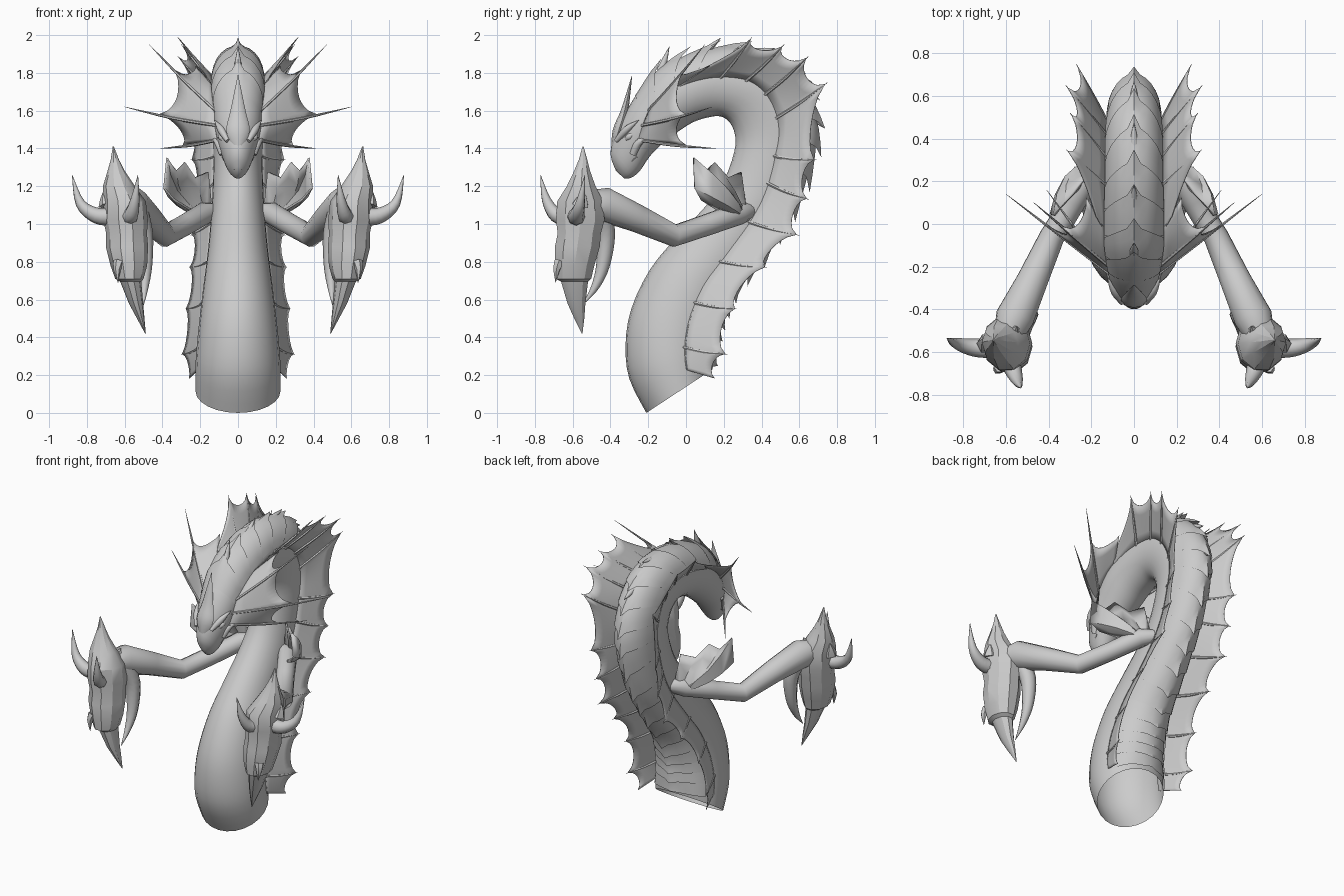
import bpy, math
from mathutils import Vector

if "Cube" in bpy.data.objects:
    bpy.data.objects.remove(bpy.data.objects["Cube"])

skin = bpy.data.materials.new("grey_skin")
skin.diffuse_color = (0.6, 0.6, 0.6, 1)
skin.use_nodes = True
skin.node_tree.nodes["Principled BSDF"].inputs["Base Color"].default_value = skin.diffuse_color

# Body stations: belly (y, z), back (y, z), half width
ST = [(-.21, 0, .14, .23, .225), (-.30, .18, .155, .33, .225), (-.32, .36, .17, .42, .215),
      (-.29, .55, .20, .51, .20), (-.19, .76, .255, .63, .18), (-.05, .93, .36, .77, .16),
      (.10, 1.09, .47, .93, .145), (.20, 1.23, .575, 1.10, .135), (.255, 1.38, .665, 1.34, .13),
      (.26, 1.47, .69, 1.53, .13), (.23, 1.54, .63, 1.72, .135), (.18, 1.57, .49, 1.87, .14),
      (.12, 1.565, .28, 1.93, .14), (.04, 1.54, .08, 1.91, .145), (-.04, 1.49, -.12, 1.83, .145),
      (-.12, 1.43, -.25, 1.70, .13), (-.19, 1.36, -.32, 1.59, .115), (-.245, 1.28, -.375, 1.48, .085),
      (-.29, 1.245, -.40, 1.37, .055), (-.325, 1.24, -.37, 1.28, .015)]


def spline(rows, t):
    """Catmull-Rom sample of a list of equal-length rows."""
    n = len(rows) - 1
    t = max(0, min(n, t))
    i = min(int(t), n - 1)
    f = t - i
    q = [rows[max(0, min(n, i + k))] for k in (-1, 0, 1, 2)]
    return [.5 * (2 * b + (c - a) * f + (2 * a - 5 * b + 4 * c - d) * f * f
                  + (3 * b - a - 3 * c + d) * f ** 3) for a, b, c, d in zip(*q)]


def skin_point(t, deg, lift=0.0):
    """Point on the body; 0 degrees is the back, 180 the belly."""
    fy, fz, by, bz, w = spline(ST, t)
    mid = Vector((0, (fy + by) / 2, (fz + bz) / 2))
    half = Vector((0, (by - fy) / 2, (bz - fz) / 2))
    a = math.radians(deg)
    out = half * math.cos(a) + Vector((w * math.sin(a), 0, 0))
    return mid + out + out.normalized() * lift


def make(name, verts, faces, mirror=False, angle=35, solid=0):
    me = bpy.data.meshes.new(name)
    me.from_pydata([tuple(v) for v in verts], [], faces)
    me.materials.append(skin)
    ob = bpy.data.objects.new(name, me)
    bpy.context.collection.objects.link(ob)
    bpy.ops.object.select_all(action='DESELECT')
    ob.select_set(True)
    bpy.context.view_layer.objects.active = ob
    bpy.ops.object.mode_set(mode='EDIT')
    bpy.ops.mesh.select_all(action='SELECT')
    bpy.ops.mesh.normals_make_consistent(inside=False)
    bpy.ops.object.mode_set(mode='OBJECT')
    bpy.ops.object.shade_smooth_by_angle(angle=math.radians(angle))
    if solid:
        m = ob.modifiers.new("thickness", 'SOLIDIFY')
        m.thickness, m.offset = solid, 0
    if mirror:
        ob.modifiers.new("mirror", 'MIRROR')
    return ob


def loft(name, rings, mirror=False, angle=35, open_start=False):
    n = len(rings[0])
    verts = [p for r in rings for p in r]
    faces = [(i * n + j, i * n + (j + 1) % n, (i + 1) * n + (j + 1) % n, (i + 1) * n + j)
             for i in range(len(rings) - 1) for j in range(n)]
    faces.append(tuple(range(len(verts) - n, len(verts))))
    if not open_start:
        faces.append(tuple(range(n))[::-1])
    return make(name, verts, faces, mirror, angle)


def tube(name, pts, mirror=True, sides=8, steps=4, flat=1.0):
    """Tapered tube through rows of x, y, z, radius, with an untwisted frame."""
    m = (len(pts) - 1) * steps
    rows = [spline(pts, k / steps) for k in range(m + 1)]
    rings, u = [], None
    for k, r in enumerate(rows):
        d = (Vector(rows[min(k + 1, m)][:3]) - Vector(rows[max(k - 1, 0)][:3])).normalized()
        if u is None:
            u = d.cross(Vector((0, 1, 0) if abs(d.y) < .8 else (0, 0, 1)))
        u = (u - d * u.dot(d)).normalized()
        v = d.cross(u)
        rings.append([Vector(r[:3]) + max(r[3], .001) * (u * math.cos(a) + v * flat * math.sin(a))
                      for a in (math.tau * j / sides for j in range(sides))])
    return loft(name, rings, mirror, 50)


def grid(rows):
    n = len(rows[0])
    return [p for r in rows for p in r], [
        (i * n + j, i * n + j + 1, (i + 1) * n + j + 1, (i + 1) * n + j)
        for i in range(len(rows) - 1) for j in range(n - 1)]


def webbed_fin(name, ribs, reach, dip, bare=()):
    """Scalloped web between ribs of (t, degrees, tip x, y, z)."""
    roots = [skin_point(r[0], r[1], -.01) for r in ribs]
    tips = [Vector(r[2:]) for r in ribs]
    rows = []
    for i in range(len(ribs) - 1):
        for k in range(9 if i == len(ribs) - 2 else 8):
            u = k / 8
            ta, da = [ribs[i][c] * (1 - u) + ribs[i + 1][c] * u for c in (0, 1)]
            root = skin_point(ta, da, -.01)
            pull = reach * (1 - dip * (4 * u * (1 - u)) ** .6)
            end = root + (tips[i].lerp(tips[i + 1], u) - root) * pull
            rows.append([root.lerp(end, v / 4) for v in range(5)])
    make(name + "_web", *grid(rows), mirror=True, solid=.004)
    for i, (a, b) in enumerate(zip(roots, tips)):
        if i not in bare:
            mid = a.lerp(b, .5) - Vector((0, 0, .008))
            tube(name + "_rib", [(*a, .009), (*mid, .008), (*b, .001)], sides=6)


# Serpent body and head, open at the cut base
loft("body", [[skin_point(k / 3, 15 * j) for j in range(24)] for k in range(3 * (len(ST) - 1) + 1)],
     angle=40, open_start=True)

# Overlapping back plates, each with a pointed trailing edge
for k in range(20):
    t0 = 15.2 - k * .74
    rows = []
    for v in (0, .35, .7, 1):
        row = []
        for s in range(-6, 7):
            a = abs(s) / 6
            peak = (.03 if t0 > 6 else .018) * v if s == 0 else 0
            lift = .003 + v * (.014 * (1 - a * a) + peak)
            row.append(skin_point(t0 - v * (1.05 - .4 * a + (.15 if s == 0 else 0)), s * 12, lift))
        rows.append(row)
    make("back_plate", *grid(rows), angle=30)

# Dorsal spikes along the neck
for t, size in ((14.1, .085), (12.9, .06), (11.6, .05), (10.4, .05), (9.2, .045)):
    a, b = skin_point(t, 0, -.01), skin_point(t - .35, 0, size)
    tube("dorsal_spike", [(*a, .024), (*a.lerp(b, .5), .014), (*b, .001)], False)

# Head crest, brows, eyes and lips
tube("head_crest", [(0, -.385, 1.40, .02), (0, -.358, 1.49, .062), (0, -.325, 1.60, .04), (0, -.285, 1.79, .001)],
     False, flat=.5)
tube("brow_ridge", [(.055, -.37, 1.44, .012), (.09, -.315, 1.50, .02), (.125, -.25, 1.55, .001)])
tube("cheek_spike", [(.08, -.28, 1.37, .02), (.105, -.25, 1.43, .02), (.14, -.19, 1.46, .001)])
tube("eye", [(.075, -.325, 1.44, .004), (.088, -.30, 1.462, .018), (.098, -.27, 1.485, .004)])
tube("lip", [(.015, -.365, 1.29, .006), (.045, -.33, 1.30, .008), (.085, -.26, 1.355, .003)], sides=6)

# Long side fin from tail to neck, and the fan behind the cheeks
webbed_fin("side_fin", [
    (.7, 75, .26, .16, .18), (1.6, 75, .30, .22, .31), (3.4, 75, .28, .27, .55), (4.8, 77, .26, .43, .77),
    (6.1, 80, .25, .60, .94), (7.3, 86, .24, .65, 1.13), (8, 90, .25, .69, 1.34),
    (9.4, 88, .27, .75, 1.75), (10.4, 84, .32, .65, 1.89), (11.3, 82, .30, .52, 1.95),
    (12.2, 82, .32, .35, 1.99), (13.7, 78, .18, .04, 1.80)], .95, .2, bare=(0, 11))
webbed_fin("cheek_fan", [
    (16.2, 95, .41, .16, 1.40), (15.6, 85, .60, .14, 1.62), (15, 75, .47, .10, 1.95),
    (13.6, 75, .28, .22, 1.90)], .62, .2, bare=(3,))

# Arms: upper arm and forearm meeting at a sharp elbow
tube("arm", [(.10, .34, 1.07, .04), (.18, .28, 1.055, .06), (.28, .11, .995, .058), (.385, -.06, .938, .060),
             (.475, -.26, 1.03, .074), (.56, -.44, 1.105, .092), (.59, -.52, 1.11, .07)], sides=12, steps=1)

# Shoulder guard: a broad blade with a spiked web on its upper side
S = Vector((.17, .32, 1.03))
edge = [(.26, .16, 1.08), (.34, .08, 1.13), (.39, .045, 1.19), (.375, .04, 1.35), (.325, .10, 1.28),
        (.28, .15, 1.325), (.225, .22, 1.245), (.16, .29, 1.275), (.14, .31, 1.12)]
rows = [[S.lerp(Vector(e), f) + Vector((.05, .04, -.01)) * math.sin(math.pi * f) * math.sin(math.pi * min(1, i / 6))
         for f in (.02, .25, .5, .75, 1)] for i, e in enumerate(edge)]
make("shoulder_guard", *grid(rows), mirror=True, solid=.012, angle=50)

# Pincer: z, centre x, centre y, half width x, half width y
claw = [(1.41, .66, -.545, .003, .003), (1.34, .652, -.545, .022, .024), (1.28, .645, -.55, .046, .045),
        (1.20, .63, -.555, .085, .08), (1.12, .60, -.56, .112, .128), (1.02, .595, -.56, .118, .135),
        (.95, .59, -.565, .108, .12), (.88, .588, -.575, .112, .125), (.78, .578, -.59, .097, .11),
        (.71, .575, -.595, .075, .098), (.695, .568, -.59, .056, .075), (.58, .54, -.58, .038, .05),
        (.50, .515, -.565, .02, .028), (.42, .49, -.55, .002, .002)]
loft("pincer", [[(x + rx * math.cos(a), y + ry * math.sin(a), z)
                 for a in (math.tau * j / 10 for j in range(10))] for z, x, y, rx, ry in claw], True, 30)
tube("pincer_thumb", [(.54, -.46, 1.08, .06), (.50, -.425, .95, .05), (.49, -.44, .78, .036),
                      (.495, -.485, .66, .02), (.50, -.55, .57, .001)])

# Horns and barbs on the pincer
tube("outer_horn", [(.66, -.58, 1.04, .05), (.75, -.58, 1.045, .042), (.835, -.56, 1.11, .026), (.878, -.535, 1.26, .001)])
tube("front_horn", [(.585, -.63, 1.04, .05), (.565, -.69, 1.05, .04), (.545, -.74, 1.13, .025), (.53, -.77, 1.26, .001)])
for pts in ([(.57, -.52, 1.12, .05), (.56, -.50, 1.16, .03), (.55, -.48, 1.20, .001)],
            [(.69, -.56, 1.10, .05), (.70, -.55, 1.14, .03), (.71, -.54, 1.18, .001)],
            [(.63, -.67, .80, .03), (.64, -.685, .76, .02), (.635, -.69, .69, .001)]):
    tube("pincer_barb", pts, sides=6, steps=2)
